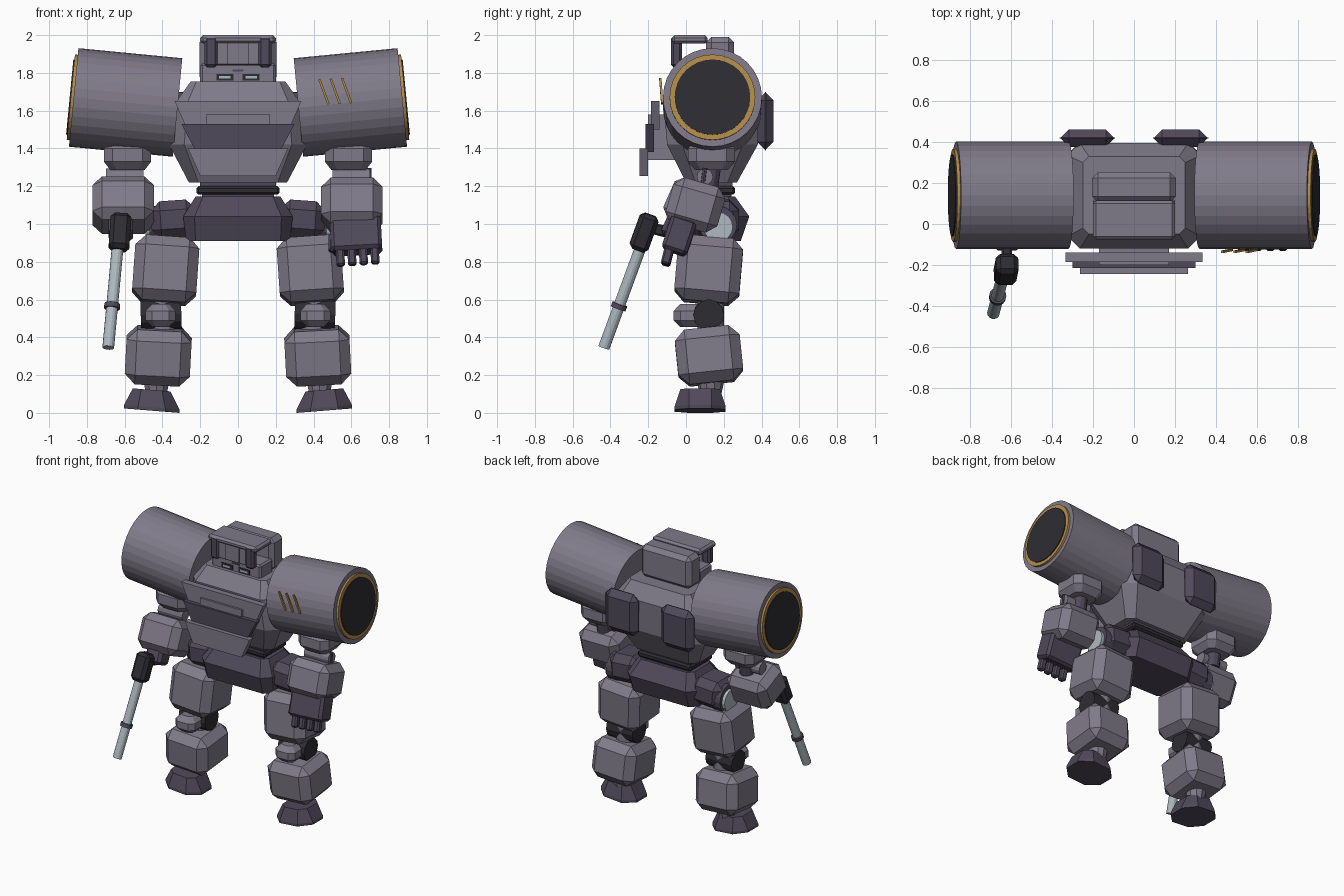
import bpy, bmesh, math
from mathutils import Vector, Matrix, Euler


def material(name, rgb):
    m = bpy.data.materials.new(name)
    m.diffuse_color = (*rgb, 1)
    return m


GRAY = material("armour gray", (0.215, 0.197, 0.25))
DARK = material("dark purple", (0.08, 0.067, 0.102))
BLACK = material("near black", (0.026, 0.026, 0.033))
GOLD = material("gold", (0.46, 0.27, 0.07))
STEEL = material("pale steel", (0.42, 0.49, 0.53))


def finish(bm, name, mat):
    bmesh.ops.recalc_face_normals(bm, faces=bm.faces)
    me = bpy.data.meshes.new(name)
    bm.to_mesh(me)
    bm.free()
    me.materials.append(mat)
    ob = bpy.data.objects.new(name, me)
    bpy.context.collection.objects.link(ob)
    return ob


def box(name, mat, loc, size, chamfer=0.0, rot=(0, 0, 0)):
    """Chamfered block, rotation in degrees."""
    bm = bmesh.new()
    bmesh.ops.create_cube(bm, size=1)
    bmesh.ops.scale(bm, vec=size, verts=bm.verts)
    if chamfer:
        bmesh.ops.bevel(bm, geom=bm.edges[:], offset=chamfer, segments=1, affect='EDGES')
    r = Euler([math.radians(a) for a in rot]).to_matrix().to_4x4()
    bmesh.ops.transform(bm, matrix=Matrix.Translation(loc) @ r, verts=bm.verts)
    return finish(bm, name, mat)


def rod(name, mat, a, b, r, r2=None, segs=16):
    """Cylinder or cone from a to b."""
    a, b = Vector(a), Vector(b)
    d = b - a
    bm = bmesh.new()
    bmesh.ops.create_cone(bm, cap_ends=True, segments=segs, radius1=r,
                          radius2=r if r2 is None else r2, depth=d.length)
    m = Matrix.Translation((a + b) / 2) @ d.to_track_quat('Z', 'Y').to_matrix().to_4x4()
    bmesh.ops.transform(bm, matrix=m, verts=bm.verts)
    return finish(bm, name, mat)


def loft(name, mat, levels, cx=0.0):
    """Stack of octagons: (z, half width, y front, y back, corner cut)."""
    bm = bmesh.new()
    rings = []
    for z, w, y0, y1, c in levels:
        pts = [(-w + c, y0), (w - c, y0), (w, y0 + c), (w, y1 - c),
               (w - c, y1), (-w + c, y1), (-w, y1 - c), (-w, y0 + c)]
        rings.append([bm.verts.new((cx + x, y, z)) for x, y in pts])
    for lo, hi in zip(rings, rings[1:]):
        for i in range(8):
            j = (i + 1) % 8
            bm.faces.new((lo[i], lo[j], hi[j], hi[i]))
    bm.faces.new(rings[0])
    bm.faces.new(rings[-1])
    return finish(bm, name, mat)


def plate(name, mat, z0, z1, w0, w1, y0, y1):
    """Trapezoid plate facing the front."""
    bm = bmesh.new()
    pts = [(-w0, z0), (w0, z0), (w1, z1), (-w1, z1)]
    f = [bm.verts.new((x, y0, z)) for x, z in pts]
    b = [bm.verts.new((x, y1, z)) for x, z in pts]
    bm.faces.new(f)
    bm.faces.new(b)
    for i in range(4):
        j = (i + 1) % 4
        bm.faces.new((f[i], f[j], b[j], b[i]))
    return finish(bm, name, mat)


# Torso, overlapping chest plates, waist and pelvis
loft("torso", GRAY, [(1.22, 0.26, 0.0, 0.27, 0.05), (1.42, 0.365, -0.10, 0.38, 0.08),
                     (1.65, 0.325, -0.12, 0.395, 0.06), (1.755, 0.25, -0.05, 0.33, 0.03)])
plate("chest_plate_upper", GRAY, 1.50, 1.65, 0.27, 0.335, -0.185, -0.14)
plate("chest_plate_middle", DARK, 1.38, 1.53, 0.22, 0.30, -0.215, -0.17)
plate("chest_plate_lower", GRAY, 1.255, 1.40, 0.20, 0.265, -0.245, -0.20)
box("chest_plate_mount", GRAY, (0, -0.13, 1.46), (0.34, 0.14, 0.24))
box("waist_upper", DARK, (0, 0.135, 1.215), (0.40, 0.22, 0.04))
box("waist", BLACK, (0, 0.13, 1.178), (0.44, 0.26, 0.046), 0.012)
box("waist_lower", DARK, (0, 0.13, 1.15), (0.38, 0.22, 0.03))
loft("pelvis", DARK, [(0.91, 0.275, -0.03, 0.29, 0.05), (1.04, 0.29, -0.07, 0.335, 0.06),
                      (1.145, 0.225, 0.0, 0.26, 0.04)])

# Head with hanging visor and eyes
box("head_back", GRAY, (0, 0.18, 1.87), (0.41, 0.15, 0.24), 0.03)
box("face", GRAY, (0, 0.05, 1.795), (0.40, 0.15, 0.11), 0.012)
box("head_hood", GRAY, (0, 0.02, 1.977), (0.40, 0.19, 0.045), 0.015)
box("visor", GRAY, (0, -0.045, 1.912), (0.24, 0.04, 0.14), 0.005)
for s in (-1, 1):
    box("visor_side", DARK, (s * 0.143, -0.05, 1.912), (0.068, 0.058, 0.165), 0.014)
    box("visor_seam", DARK, (s * 0.055, -0.066, 1.912), (0.006, 0.006, 0.13))
    box("eye_frame", BLACK, (s * 0.07, -0.026, 1.777), (0.09, 0.008, 0.035))
    box("eye", STEEL, (s * 0.07, -0.031, 1.777), (0.06, 0.006, 0.014))
box("brow", DARK, (0, -0.027, 1.812), (0.06, 0.008, 0.01))

for s in (-1, 1):
    # Barrel shoulders, tilted up, with gold rim and dark lens
    inner = Vector((s * 0.32, 0.14, 1.617))
    outer = Vector((s * 0.87, 0.14, 1.67))
    d = (outer - inner).normalized()
    rod("shoulder_barrel", GRAY, inner, outer, 0.262, segs=32)
    rod("barrel_rim", GOLD, outer - d * 0.01, outer + d * 0.015, 0.227, segs=32)
    rod("barrel_lens", BLACK, outer, outer + d * 0.021, 0.2, segs=32)
    # Back pods
    box("back_pod", DARK, (s * 0.228, 0.42, 1.545), (0.27, 0.085, 0.31), 0.045)

    # Upper arm and elbow
    loft("upper_arm", GRAY, [(1.285, 0.09, 0.05, 0.22, 0.03), (1.33, 0.125, 0.01, 0.26, 0.045),
                             (1.40, 0.125, 0.01, 0.26, 0.045), (1.45, 0.08, 0.06, 0.21, 0.03)],
         cx=s * 0.585)
    rod("elbow_post", DARK, (s * 0.585, 0.12, 1.2), (s * 0.585, 0.135, 1.30), 0.05, segs=12)
    rod("elbow_pin", GRAY, (s * 0.50, 0.10, 1.25), (s * 0.70, 0.10, 1.25), 0.043, segs=12)

    # Hip bar and joint
    box("hip_bar", DARK, (s * 0.34, 0.15, 1.025), (0.24, 0.26, 0.20), 0.05, (0, s * 4, 0))
    rod("hip_ring", DARK, (s * 0.40, 0.17, 0.995), (s * 0.468, 0.17, 0.995), 0.10, segs=16)
    rod("hip_joint", STEEL, (s * 0.40, 0.17, 0.985), (s * 0.49, 0.17, 0.985), 0.078, segs=16)

    # Leg
    box("thigh", GRAY, (s * 0.383, 0.12, 0.755), (0.34, 0.345, 0.345), 0.055, (-5, -s * 4, 0))
    rod("knee_post", GRAY, (s * 0.40, 0.13, 0.43), (s * 0.40, 0.13, 0.61), 0.07, segs=12)
    rod("knee_axle", BLACK, (s * 0.30, 0.12, 0.525), (s * 0.515, 0.12, 0.518), 0.082, segs=12)
    loft("knee_cap", GRAY, [(0.455, 0.045, -0.03, 0.07, 0.02), (0.49, 0.08, -0.065, 0.09, 0.035),
                            (0.54, 0.08, -0.065, 0.09, 0.035), (0.577, 0.045, -0.03, 0.07, 0.02)],
         cx=s * 0.41)
    box("shin", GRAY, (s * 0.422, 0.122, 0.302), (0.345, 0.345, 0.292), 0.055, (6, -s * 3, 0))
    rod("ankle", GRAY, (s * 0.432, 0.13, 0.09), (s * 0.432, 0.13, 0.18), 0.055, 0.075, 10)
    foot = loft("foot", DARK, [(0.0, 0.147, -0.06, 0.21, 0.075), (0.018, 0.147, -0.06, 0.21, 0.075),
                               (0.11, 0.10, -0.03, 0.18, 0.045)], cx=s * 0.457)
    for v in foot.data.vertices:
        v.co.z += 0.08 * (0.604 - abs(v.co.x))*-1 + 0.0235

# Open-handed arm
box("forearm_open", GRAY, (0.603, 0.05, 1.10), (0.325, 0.285, 0.25), 0.05, (-16, 0, 0))
rod("forearm_peg", DARK, (0.695, 0.09, 1.22), (0.695, 0.10, 1.295), 0.013, segs=8)
box("hand_open", DARK, (0.625, -0.035, 0.94), (0.27, 0.14, 0.19), 0.018, (-18, -3, 0))
for i in range(4):
    box("finger", DARK, (0.542 + 0.061 * i, -0.098, 0.823 + 0.004 * i),
        (0.045, 0.05, 0.095), 0.01, (-14, -3, 0))
box("thumb", DARK, (0.50, -0.07, 0.90), (0.04, 0.05, 0.10), 0.01, (-18, 0, 0))

# Armed arm with carried gun
box("forearm_armed", GRAY, (-0.608, 0.04, 1.10), (0.325, 0.285, 0.25), 0.05, (-24, 0, 0))
box("hand_armed", DARK, (-0.62, -0.05, 0.99), (0.13, 0.13, 0.14), 0.02, (-24, 0, 0))
box("gun_grip", BLACK, (-0.622, -0.13, 0.965), (0.05, 0.12, 0.06), 0.01, (-15, 0, 0))
box("gun_body", BLACK, (-0.625, -0.222, 0.955), (0.11, 0.105, 0.20), 0.022, (-20, 4, 0))
muzzle, breech = Vector((-0.687, -0.435, 0.345)), Vector((-0.636, -0.235, 0.89))
rod("gun_barrel", STEEL, breech, muzzle, 0.031, segs=14)
rod("gun_ring", DARK, muzzle.lerp(breech, 0.38), muzzle.lerp(breech, 0.425), 0.042, segs=14)

# Three gold slashes on one barrel
for i in range(3):
    box("slash", GOLD, (0.455 + 0.06 * i, -0.131, 1.70 + 0.003 * i),
        (0.012, 0.012, 0.14), 0, (4, -20, 0))
